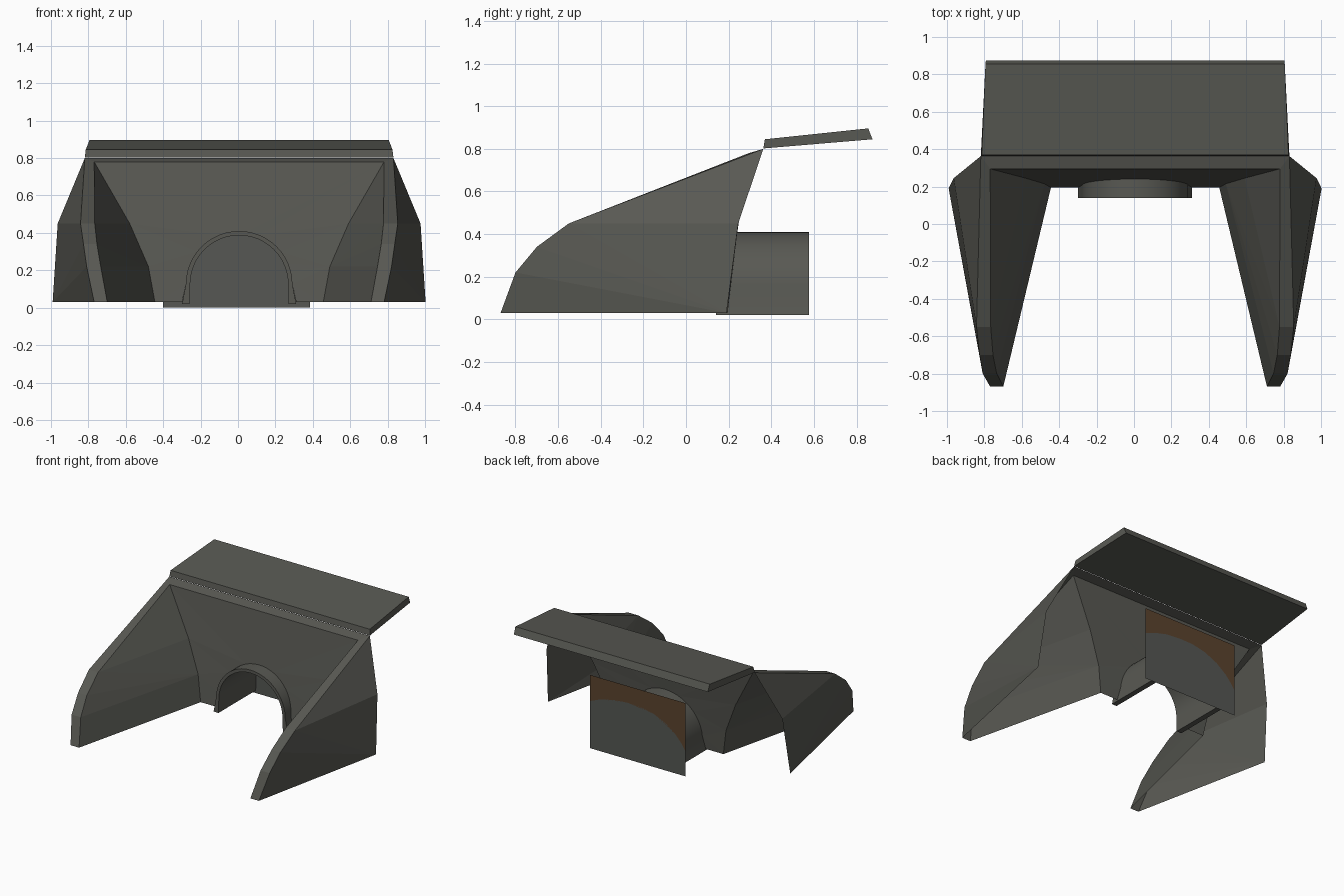
import bpy, bmesh, math

if "Cube" in bpy.data.objects:
    bpy.data.objects.remove(bpy.data.objects["Cube"])

CX = 0.006  # centre line of the structure


def material(name, rgb):
    m = bpy.data.materials.new(name)
    m.diffuse_color = (*rgb, 1)
    m.use_nodes = True
    m.node_tree.nodes["Principled BSDF"].inputs["Base Color"].default_value = m.diffuse_color
    return m


concrete = material("concrete grey", (0.098, 0.099, 0.086))
plate_grey = material("plate grey", (0.092, 0.096, 0.088))
brown = material("earth brown", (0.105, 0.056, 0.027))


def make(name, verts, faces, mats=(concrete,), indices=None, fix=True):
    bm = bmesh.new()
    vs = [bm.verts.new(v) for v in verts]
    for i, f in enumerate(faces):
        face = bm.faces.new([vs[k] for k in f])
        if indices:
            face.material_index = indices[i]
    if fix:
        bmesh.ops.recalc_face_normals(bm, faces=bm.faces[:])
    bmesh.ops.triangulate(bm, faces=[f for f in bm.faces if len(f.verts) > 4])
    me = bpy.data.meshes.new(name)
    bm.to_mesh(me)
    bm.free()
    for m in mats:
        me.materials.append(m)
    ob = bpy.data.objects.new(name, me)
    bpy.context.collection.objects.link(ob)
    return ob


# Half-side key points (distance from the centre line, y, z)
rim_out = [(.775, -.87, .03), (.815, -.80, .22), (.832, -.70, .34), (.848, -.55, .45), (.825, .363, .80)]
rim_in = [(.705, -.87, .03), (.74, -.80, .22), (.76, -.70, .34), (.772, -.55, .45), (.775, .295, .78)]
back = [(.997, .19, .03), (.97, .245, .45)]
joint = [(.45, .195, .03), (.485, .215, .22), (.585, .245, .45)]

# Hollow wing walls: outer skin, rim, inner skin (open at back and bottom)
wing_verts = rim_out + rim_in + back + joint
wing_faces = [(i, i + 1, i + 6, i + 5) for i in range(4)]
wing_faces += [(0, 10, 11, 3, 2, 1), (3, 11, 4)]
wing_faces += [(5, 6, 13, 12), (6, 7, 8, 14, 13), (8, 9, 14)]
for side, label in ((-1, "left"), (1, "right")):
    make("wing_wall_" + label, [(CX + side * x, y, z) for x, y, z in wing_verts], wing_faces)


# Arch profile with slightly flared legs
def arch(r, foot, n=24, base=0.125):
    pts = [(-foot, 0.02)]
    pts += [(-r * math.cos(math.pi * i / n), base + r * math.sin(math.pi * i / n)) for i in range(n + 1)]
    return [(CX + x, z) for x, z in pts + [(foot, 0.02)]]


outer, inner = arch(.285, .305), arch(.262, .265)


def wall_y(z):
    return .195 + (z - .03) * .12 if z < .45 else .245 + (z - .45) * .15


# Headwall sheet with arched opening, plus its top lip
side_pts = joint + [rim_in[4]]
outline = [(CX - x, y, z) for x, y, z in side_pts] + [(CX + x, y, z) for x, y, z in reversed(side_pts)]
hole = [(x, wall_y(max(z, .03)), max(z, .03)) for x, z in reversed(outer)]
nv = len(outline) + len(hole)
lx, ly, lz = rim_out[4]
make("headwall", outline + hole + [(CX - lx, ly, lz), (CX + lx, ly, lz)],
     [tuple(range(nv)), (3, nv, nv + 1, 4)])

# Tunnel tube: solid arch band
n = len(outer)
tv = [(x, y, z) for y in (.14, .578) for ring in (outer, inner) for x, z in ring]
tf = []
for i in range(n - 1):
    o, k, ob_, kb = i, n + i, 2 * n + i, 3 * n + i
    tf += [(o, o + 1, k + 1, k), (ob_, kb, kb + 1, ob_ + 1),
           (o, ob_, ob_ + 1, o + 1), (k, k + 1, kb + 1, kb)]
tf += [(0, n, 3 * n, 2 * n), (n - 1, 3 * n - 1, 4 * n - 1, 2 * n - 1)]
tunnel = make("tunnel", tv, tf)
bpy.context.view_layer.objects.active = tunnel
tunnel.select_set(True)
bpy.ops.object.shade_smooth_by_angle(angle=math.radians(30))

# Tilted, tapering roof slab
prof = [(.363, .802, .825), (.37, .845, .82), (.855, .896, .80), (.875, .845, .798)]
make("roof_slab", [(CX + s * w, y, z) for s in (-1, 1) for y, z, w in prof],
     [(0, 1, 2, 3), (4, 7, 6, 5)] + [(i, i + 4, (i + 1) % 4 + 4, (i + 1) % 4) for i in range(4)])

# Thin back plate: grey below a curve, brown above
curve = [(.385, .35), (.30, .385), (.2, .41), (.08, .42), (-.03, .418), (-.14, .395),
         (-.24, .35), (-.32, .29), (-.37, .235), (-.40, .19)]
c = len(curve)
pv = [(x, .58, z) for x, z in curve + [(-.40, 0), (.385, 0), (-.40, .545), (.385, .545)]]
make("back_plate", pv, [tuple(range(c)) + (c, c + 1), (c + 3, c + 2) + tuple(range(c - 1, -1, -1))],
     (plate_grey, brown), (0, 1), fix=False)
bm = bmesh.new()
me = bpy.data.objects["back_plate"].data
bm.from_mesh(me)
for f in bm.faces:
    f.normal_update()
    if f.normal.y < 0:
        f.normal_flip()
bm.to_mesh(me)
bm.free()
